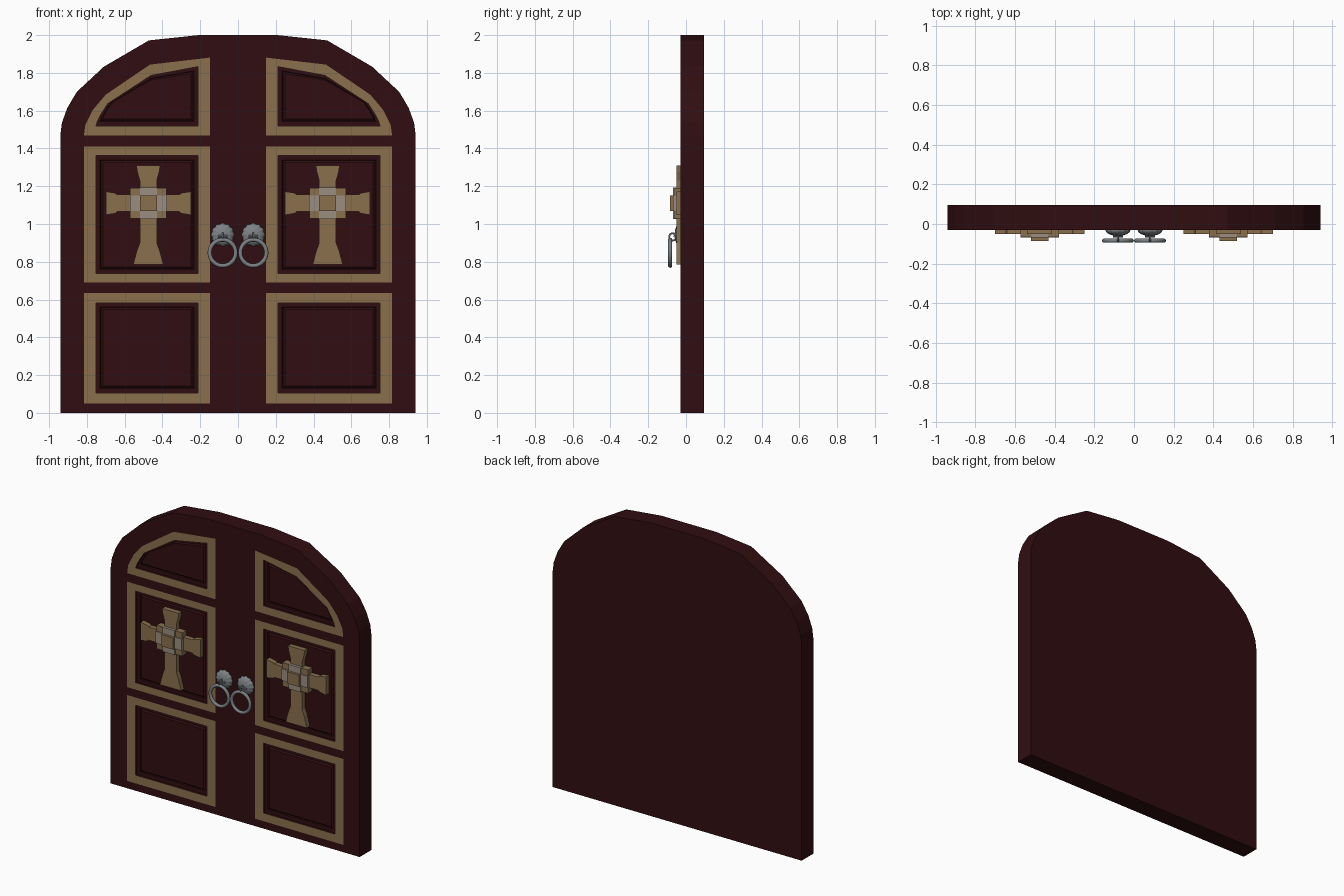
import bpy, bmesh, math
from mathutils import Matrix, Vector

if "Cube" in bpy.data.objects:
    bpy.data.objects.remove(bpy.data.objects["Cube"])


def material(name, rgb):
    m = bpy.data.materials.new(name)
    m.diffuse_color = (*rgb, 1)
    m.use_nodes = True
    m.node_tree.nodes["Principled BSDF"].inputs["Base Color"].default_value = m.diffuse_color
    return m


RED = material("dark_red_wood", (0.030, 0.0042, 0.0055))
TAN = material("tan_trim", (0.255, 0.162, 0.074))
PALE = material("pale_trim", (0.33, 0.27, 0.22))
IRON = material("grey_iron", (0.20, 0.22, 0.235))
FRONT, BACK = -0.03, 0.095


def finish(bm, name, *mats):
    bmesh.ops.recalc_face_normals(bm, faces=bm.faces[:])
    me = bpy.data.meshes.new(name)
    bm.to_mesh(me)
    bm.free()
    ob = bpy.data.objects.new(name, me)
    bpy.context.collection.objects.link(ob)
    for m in mats:
        me.materials.append(m)
    return ob


def ring(bm, pts, y):
    return [bm.verts.new((x, y, z)) for x, z in pts]


def bridge(bm, a, b, mat=0):
    n = len(a)
    for i in range(n):
        f = bm.faces.new((a[i], a[(i + 1) % n], b[(i + 1) % n], b[i]))
        f.material_index = mat


def shrink(pts, d):
    xs, zs = [p[0] for p in pts], [p[1] for p in pts]
    cx, cz = (min(xs) + max(xs)) / 2, (min(zs) + max(zs)) / 2
    kx = 1 - 2 * d / (max(xs) - min(xs))
    kz = 1 - 2 * d / (max(zs) - min(zs))
    return [(cx + (x - cx) * kx, cz + (z - cz) * kz) for x, z in pts]


def rect(x0, x1, z0, z1):
    return [(x0, z0), (x1, z0), (x1, z1), (x0, z1)]


def prism(name, pts, y0, y1, mat):
    bm = bmesh.new()
    a, b = ring(bm, pts, y0), ring(bm, pts, y1)
    bridge(bm, a, b)
    bm.faces.new(a)
    bm.faces.new(b)
    return finish(bm, name, mat)


# Door slab: arched outline with six framed, recessed panels
half = [(0.94, 0), (0.94, 1.475), (0.932, 1.537), (0.903, 1.616), (0.853, 1.70),
        (0.71, 1.833), (0.472, 1.972), (0.208, 2.0)]
outline = half + [(-x, z) for x, z in reversed(half)]
panels = [
    (rect(0.148, 0.816, 0.05, 0.636), rect(0.212, 0.752, 0.106, 0.583)),
    (rect(0.148, 0.816, 0.69, 1.41), rect(0.212, 0.752, 0.737, 1.362)),
    ([(0.148, 1.468), (0.816, 1.468), (0.808, 1.526), (0.768, 1.605),
      (0.70, 1.685), (0.466, 1.844), (0.148, 1.881)],
     [(0.212, 1.52), (0.752, 1.52), (0.744, 1.545), (0.725, 1.582),
      (0.69, 1.637), (0.461, 1.786), (0.212, 1.833)]),
]
bm = bmesh.new()
front = ring(bm, outline, FRONT)
loops, holes = [front], []
for s in (1, -1):
    for outer, inner in panels:
        outer = [(s * x, z) for x, z in outer]
        inner = [(s * x, z) for x, z in inner]
        v = ring(bm, outer, FRONT)
        loops.append(v)
        holes.append((v, inner))
edges = [bm.edges.new((l[i], l[(i + 1) % len(l)])) for l in loops for i in range(len(l))]
bmesh.ops.triangle_fill(bm, edges=edges, use_beauty=True, use_dissolve=False,
                        normal=Vector((0, -1, 0)))
back = ring(bm, outline, BACK)
bridge(bm, front, back)
bm.faces.new(back)
for v, inner in holes:
    last = ring(bm, inner, FRONT)
    bridge(bm, v, last, 1)
    for d, y in ((0, -0.014), (0.022, -0.014), (0.026, -0.008), (0.036, -0.016)):
        nxt = ring(bm, shrink(inner, d), y)
        bridge(bm, last, nxt)
        last = nxt
    bm.faces.new(last)
finish(bm, "door", RED, TAN)

# Crosses: flared arms with a stepped centre boss
CZ = 1.11
cross = [(0.063, 0.199), (0.058, 0.165), (0.045, 0.12), (0.045, 0.045),
         (0.165, 0.045), (0.175, 0.054), (0.225, 0.062),
         (0.225, -0.062), (0.175, -0.054), (0.165, -0.045), (0.045, -0.045),
         (0.045, -0.21), (0.06, -0.25), (0.08, -0.325)]
cross += [(-x, z) for x, z in reversed(cross)]


def block(name, cx, x0, x1, z0, z1, y, mat):
    prism(name, rect(cx + x0, cx + x1, CZ + z0, CZ + z1), y, -0.018, mat)


for side, cx in (("left", -0.475), ("right", 0.475)):
    prism("cross_" + side, [(cx + x, CZ + z) for x, z in cross], -0.05, -0.018, TAN)
    block("cross_boss_" + side, cx, -0.097, 0.097, -0.08, 0.08, -0.062, TAN)
    block("cross_centre_" + side, cx, -0.045, 0.045, -0.04, 0.04, -0.085, TAN)
    for s in (1, -1):
        x = sorted((s * 0.045, s * 0.098))
        z = sorted((s * 0.04, s * 0.083))
        block("cross_side_plate_" + side, cx, x[0], x[1], -0.04, 0.04, -0.069, PALE)
        block("cross_end_plate_" + side, cx, -0.045, 0.045, z[0], z[1], -0.069, PALE)


# Ring handles: scalloped rose, eyelet, pin and pull ring
def torus(name, loc, rot, R, r, n, m):
    bpy.ops.mesh.primitive_torus_add(location=loc, rotation=rot, major_radius=R,
                                     minor_radius=r, major_segments=n, minor_segments=m)
    ob = bpy.context.object
    ob.name = name
    ob.data.materials.append(IRON)
    bpy.ops.object.shade_smooth_by_angle(angle=math.radians(50))


for side, x in (("left", -0.081), ("right", 0.081)):
    bm = bmesh.new()
    bmesh.ops.create_uvsphere(bm, u_segments=48, v_segments=12, radius=0.06)
    for v in bm.verts:
        k = 1 + 0.05 * math.cos(12 * math.atan2(v.co.y, v.co.x))
        v.co = Vector((v.co.x * k, v.co.y * k, v.co.z * 0.5))
    bmesh.ops.rotate(bm, verts=bm.verts[:], matrix=Matrix.Rotation(math.pi / 2, 3, 'X'))
    bmesh.ops.translate(bm, verts=bm.verts[:], vec=(x, FRONT, 0.943))
    for f in bm.faces:
        f.smooth = True
    finish(bm, "handle_rose_" + side, IRON)
    torus("handle_eyelet_" + side, (x, -0.07, 0.932), (0, math.pi / 2, 0), 0.019, 0.005, 16, 8)
    torus("handle_ring_" + side, (x, -0.084, 0.848), (math.pi / 2, 0, 0), 0.069, 0.011, 32, 10)
    bpy.ops.mesh.primitive_cylinder_add(vertices=10, radius=0.006, depth=0.05,
                                        location=(x, -0.061, 0.935),
                                        rotation=(0, math.pi / 2, 0))
    pin = bpy.context.object
    pin.name = "handle_pin_" + side
    pin.data.materials.append(IRON)
